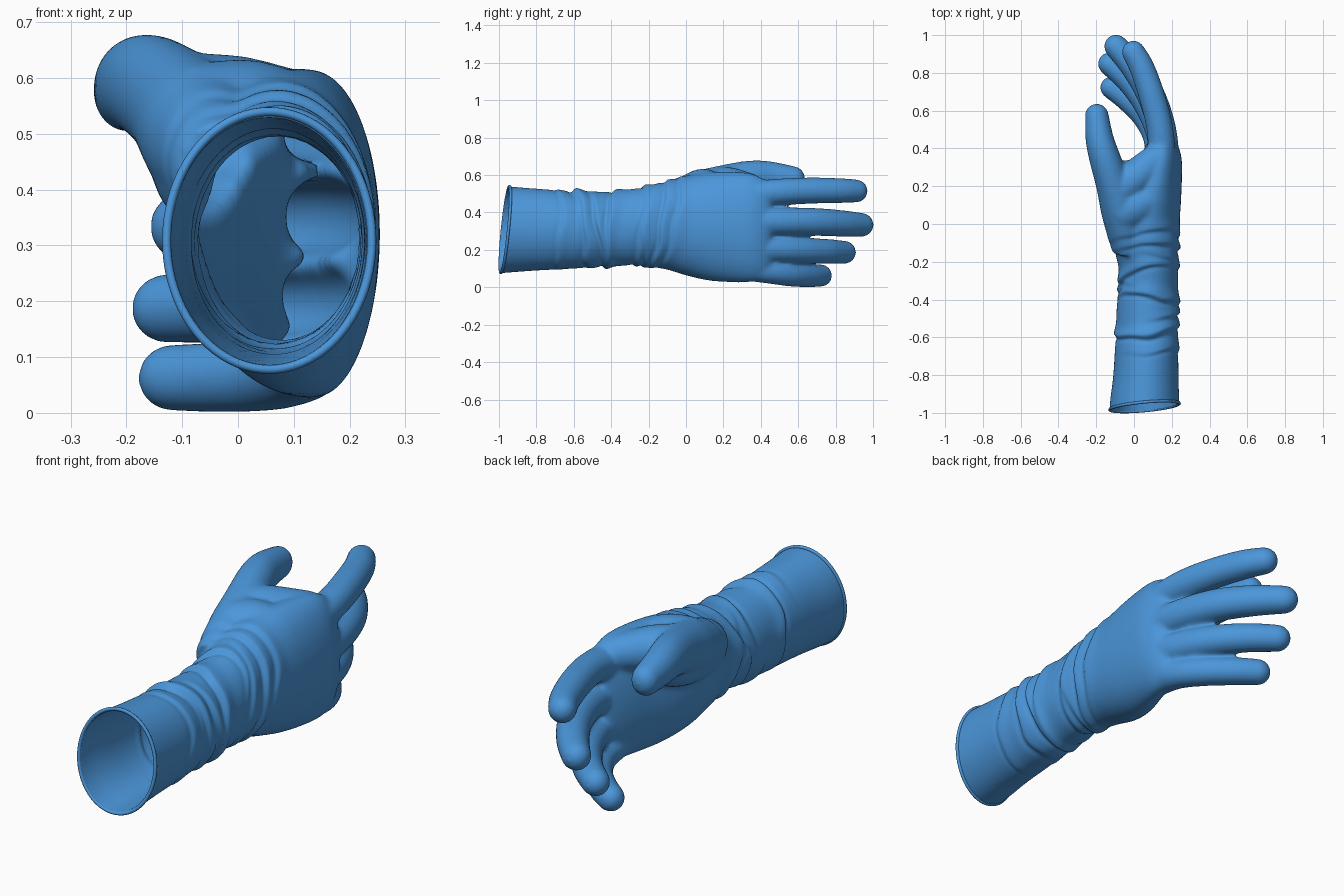
import bpy, bmesh, math
from mathutils import Vector, noise

cube = bpy.data.objects.get("Cube")
if cube:
    bpy.data.objects.remove(cube, do_unlink=True)

blue = bpy.data.materials.new("blue_rubber")
blue.use_nodes = True
COLOUR = (0.07, 0.305, 0.70, 1)
blue.diffuse_color = COLOUR
blue.node_tree.nodes["Principled BSDF"].inputs["Base Color"].default_value = COLOUR
SIDES = 40


def spline(keys, steps):
    """Smooth interpolation through rows of numbers."""
    rows = [Vector(k) for k in keys]
    out = []
    for i in range(len(rows) - 1):
        a, b = rows[max(i - 1, 0)], rows[i]
        c, d = rows[i + 1], rows[min(i + 2, len(rows) - 1)]
        for s in range(steps):
            t = s / steps
            out.append(0.5 * (2 * b + (c - a) * t + (2 * a - 5 * b + 4 * c - d) * t * t
                              + (3 * b - a - 3 * c + d) * t ** 3))
    return out + [rows[-1]]


def loft(bm, rings):
    """Closed tube; each ring is (centre, side axis, up axis)."""
    loops = []
    for centre, u, v in rings:
        angles = [math.tau * i / SIDES for i in range(SIDES)]
        loops.append([bm.verts.new(centre + u * math.cos(a) + v * math.sin(a)) for a in angles])
    for p, q in zip(loops, loops[1:]):
        for i in range(SIDES):
            j = (i + 1) % SIDES
            bm.faces.new((p[i], p[j], q[j], q[i]))
    bm.faces.new(loops[0][::-1])
    bm.faces.new(loops[-1])


def digit(bm, keys, tall=1.0):
    """Tapering finger along (x, y, z, radius) keys, with a domed tip."""
    path = spline(keys, 6)
    pts = [Vector(p[:3]) for p in path]
    rings = []
    for i, p in enumerate(pts):
        t = (pts[min(i + 1, len(pts) - 1)] - pts[max(i - 1, 0)]).normalized()
        u = t.cross(Vector((0, 0, 1))).normalized()
        rings.append((p, u * path[i][3], u.cross(t) * path[i][3] * tall))
    end, u, v = rings[-1]
    r = path[-1][3]
    for k in range(1, 8):
        a = k / 8 * math.pi / 2
        rings.append((end + t * r * math.sin(a), u * math.cos(a), v * math.cos(a)))
    loft(bm, rings)


bm = bmesh.new()

# Sleeve, wrist and palm: y, x min, x max, z min, z max
body = [(-1.08, -.133, .243, .068, .548), (-.95, -.128, .24, .078, .54),
        (-.8, -.11, .236, .089, .528), (-.6, -.099, .236, .099, .517),
        (-.4, -.09, .236, .109, .513), (-.27, -.077, .236, .115, .531),
        (-.12, -.105, .238, .098, .565), (.0, -.105, .242, .063, .595),
        (.12, -.07, .249, .036, .615), (.25, -.012, .254, .026, .618),
        (.35, .03, .252, .028, .608), (.42, .065, .23, .045, .575), (.455, .09, .2, .07, .54)]
loft(bm, [(Vector(((x0 + x1) / 2, y, (z0 + z1) / 2)),
           Vector(((x1 - x0) / 2, 0, 0)), Vector((0, 0, (z0 - z1) / 2)))
          for y, x0, x1, z0, z1 in spline(body, 6)])

# Four curled fingers
digit(bm, [(.15, .32, .49, .075), (.138, .5, .51, .071), (.1, .66, .517, .07),
           (.045, .82, .517, .067), (-.003, .91, .515, .062)])
digit(bm, [(.16, .32, .355, .082), (.148, .5, .352, .076), (.09, .68, .35, .075),
           (.0, .83, .342, .071), (-.095, .94, .334, .064)])
digit(bm, [(.16, .3, .215, .078), (.14, .46, .205, .072), (.08, .61, .198, .07),
           (-.02, .75, .192, .067), (-.13, .848, .187, .062)])
digit(bm, [(.13, .28, .115, .075), (.12, .44, .088, .068), (.062, .56, .07, .066),
           (-.03, .655, .064, .064), (-.12, .722, .063, .06)])

# Thumb, its fleshy base, and the web that ties it to the palm
digit(bm, [(-.03, -.14, .43, .085), (-.065, .06, .495, .107), (-.11, .21, .55, .092),
           (-.155, .35, .583, .083), (-.182, .45, .587, .075), (-.197, .575, .575, .063)], 1.15)
digit(bm, [(-.02, -.13, .40, .09), (-.05, .06, .43, .1), (-.055, .2, .47, .1),
           (-.04, .26, .49, .08)])
digit(bm, [(-.1, .17, .545, .1), (.0, .24, .543, .097), (.11, .34, .53, .08)])
digit(bm, [(-.07, .06, .515, .11), (.02, .1, .53, .104), (.1, .14, .52, .085)])

bmesh.ops.recalc_face_normals(bm, faces=bm.faces)
mesh = bpy.data.meshes.new("glove_shape")
bm.to_mesh(mesh)
bm.free()
glove = bpy.data.objects.new("glove", mesh)
bpy.context.collection.objects.link(glove)

# Fuse the parts into one soft skin
remesh = glove.modifiers.new("fuse", "REMESH")
remesh.mode = "VOXEL"
remesh.voxel_size = 0.0085
smooth = glove.modifiers.new("soften", "SMOOTH")
smooth.factor, smooth.iterations = 0.5, 24
graph = bpy.context.evaluated_depsgraph_get()
skin = bpy.data.meshes.new_from_object(glove.evaluated_get(graph))
glove.modifiers.clear()
glove.data = skin

# Wrist folds: y, slope in z, slope in x, facing angle, height
folds = [(-.68, .05, .1, 0.3, .007), (-.58, .0, .05, 2.2, .013), (-.55, -.1, .1, 0.2, .012),
         (-.47, -.15, .1, -.7, .016), (-.385, .1, -.1, 1.0, .015), (-.30, .3, .2, 2.4, .012),
         (-.26, -.25, .15, -2.2, .012), (-.21, .25, -.1, -.5, .009), (-.14, .18, .1, 0.3, .013),
         (-.08, .2, .2, 0.6, .008)]
bm = bmesh.new()
bm.from_mesh(skin)
bm.normal_update()
moves = []
for v in bm.verts:
    x, y, z = v.co.x - .065, v.co.y, v.co.z - .31
    shift = 0
    if -.8 < y < .1:
        angle = math.atan2(z, x * 1.3)
        wobble = .03 * noise.noise(v.co * 6)
        for y0, sz, sx, facing, height in folds:
            d = y - (y0 + sz * z + sx * x + wobble)
            mask = min(1, max(0, .5 + .65 * math.cos(angle - facing)))
            ridge = math.exp(-(d / (.04 if d > 0 else .013)) ** 2)
            dip = math.exp(-((d + .023) / .014) ** 2)
            shift += height * mask * (ridge - .4 * dip - .2 * math.exp(-(d / .08) ** 2))
    moves.append(v.normal * shift)
for v, move in zip(bm.verts, moves):
    v.co += move

# Open the slanted cuff
cut_point, cut_normal = Vector((.056, -.966, .309)), Vector((-.09, 1, -.1)).normalized()
bmesh.ops.bisect_plane(bm, geom=bm.verts[:] + bm.edges[:] + bm.faces[:], dist=1e-5,
                       plane_co=cut_point, plane_no=cut_normal, clear_inner=True)
bm.to_mesh(skin)
bm.free()
skin.materials.clear()
skin.materials.append(blue)
wall = glove.modifiers.new("rubber_wall", "SOLIDIFY")
wall.thickness, wall.offset = 0.009, -1

# Rolled bead around the cuff opening
curve = bpy.data.curves.new("cuff_bead", "CURVE")
curve.dimensions = "3D"
curve.bevel_depth, curve.bevel_resolution = 0.008, 3
ring = curve.splines.new("POLY")
ring.points.add(79)
ring.use_cyclic_u = True
for i, p in enumerate(ring.points):
    a = math.tau * i / 80
    x, z = .184 * math.cos(a), .231 * math.sin(a)
    p.co = (cut_point.x + x, cut_point.y + .09 * x + .1 * z, cut_point.z + z, 1)
bead = bpy.data.objects.new("cuff_bead", curve)
bpy.context.collection.objects.link(bead)
curve.materials.append(blue)

# Smooth shading
bpy.ops.object.select_all(action="DESELECT")
glove.select_set(True)
bpy.context.view_layer.objects.active = glove
bpy.ops.object.shade_smooth_by_angle(angle=math.radians(60))
